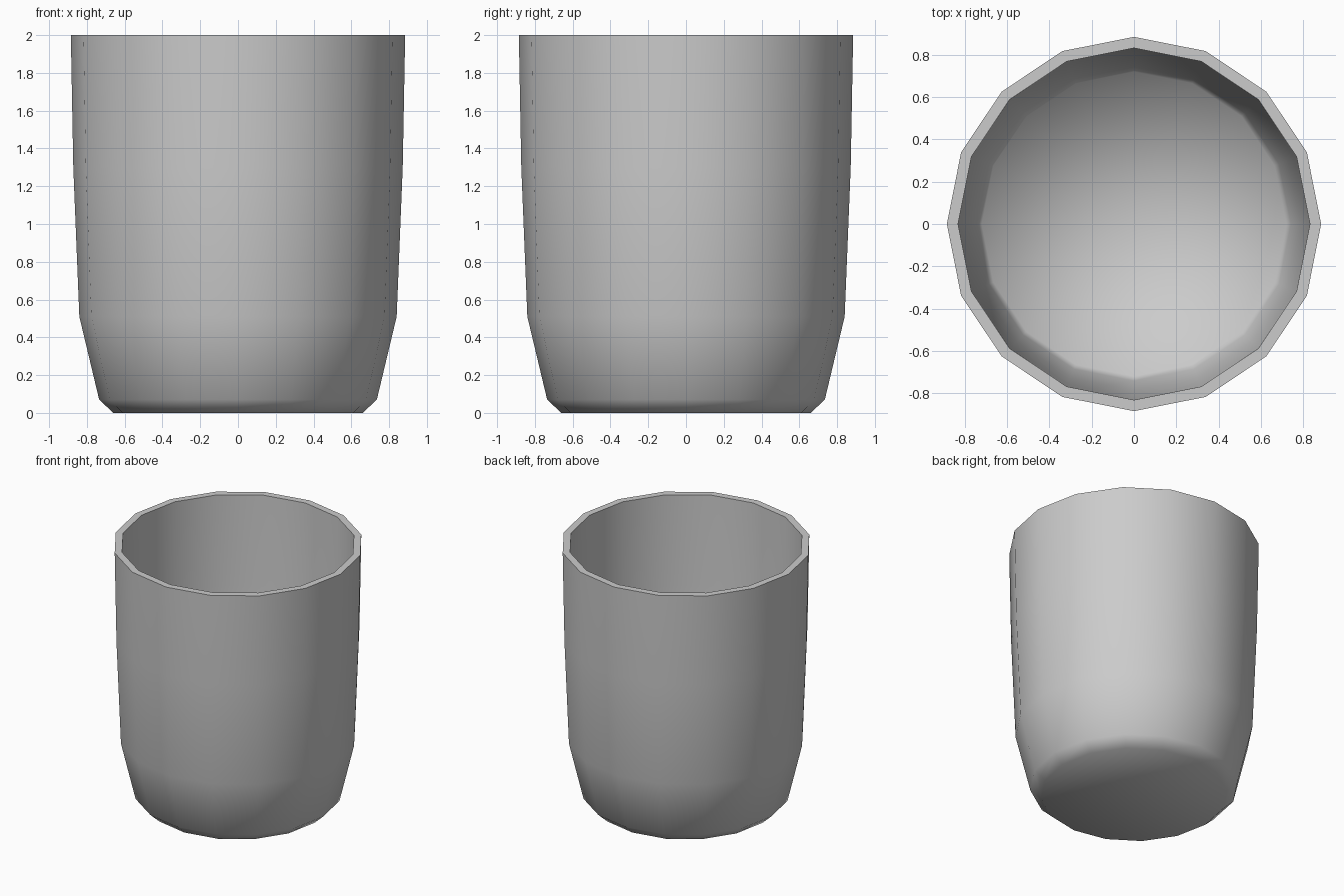
import bpy, bmesh, math

if "Cube" in bpy.data.objects:
    bpy.data.objects.remove(bpy.data.objects["Cube"])

SIDES = 16

# Cup cross-section (radius, height): outside from base centre up, rim, inside down to floor centre
profile = [
    (0.0, 0.0), (0.66, 0.0), (0.735, 0.07), (0.84, 0.51), (0.872, 1.3), (0.885, 2.0),
    (0.832, 2.0), (0.82, 1.3), (0.787, 0.53), (0.742, 0.32), (0.72, 0.27), (0.0, 0.07),
]


def lathe(name, points, sides):
    bm = bmesh.new()
    rings = []
    for r, z in points:
        if r == 0:
            rings.append([bm.verts.new((0, 0, z))] * sides)
        else:
            rings.append([bm.verts.new((r * math.cos(math.tau * i / sides),
                                        r * math.sin(math.tau * i / sides), z))
                          for i in range(sides)])
    for low, high in zip(rings, rings[1:]):
        for i in range(sides):
            j = (i + 1) % sides
            corners = list(dict.fromkeys((low[i], low[j], high[j], high[i])))
            bm.faces.new(corners)
    bmesh.ops.recalc_face_normals(bm, faces=bm.faces[:])
    mesh = bpy.data.meshes.new(name)
    bm.to_mesh(mesh)
    bm.free()
    obj = bpy.data.objects.new(name, mesh)
    bpy.context.collection.objects.link(obj)
    return obj


# Hollow tapered cup, smooth sides with a crisp rim
cup = lathe("cup", profile, SIDES)
bpy.context.view_layer.objects.active = cup
cup.select_set(True)
bpy.ops.object.shade_smooth_by_angle(angle=math.radians(65))
